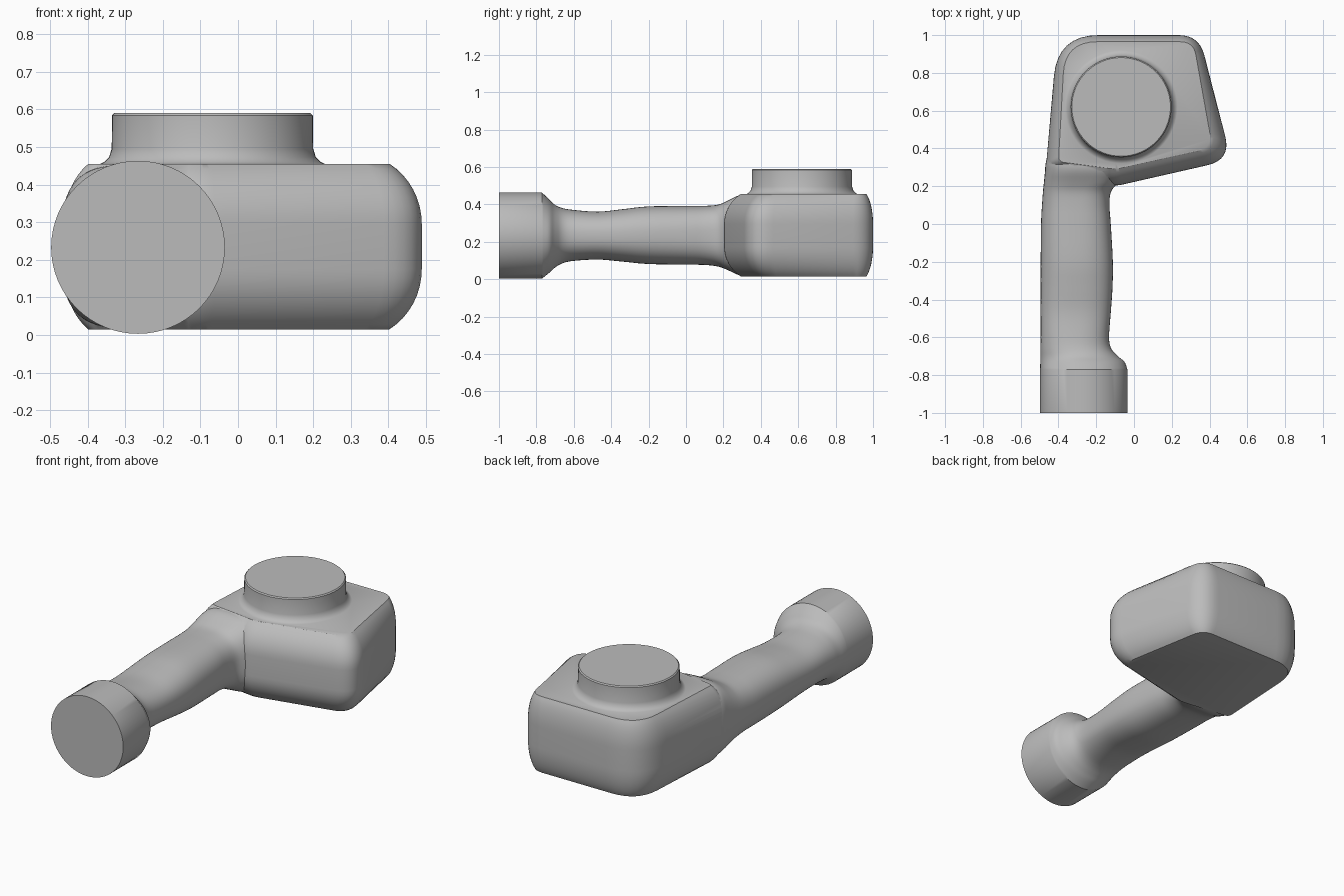
import bpy, bmesh, math
from mathutils import Vector

if "Cube" in bpy.data.objects:
    bpy.data.objects.remove(bpy.data.objects["Cube"])

grey = bpy.data.materials.new("plain_grey")
grey.diffuse_color = (0.5, 0.5, 0.5, 1)
grey.use_nodes = True
grey.node_tree.nodes["Principled BSDF"].inputs["Base Color"].default_value = grey.diffuse_color


def loft(name, rings):
    """Skin a list of equal-length closed rings and cap both ends."""
    bm = bmesh.new()
    loops = [[bm.verts.new(p) for p in ring] for ring in rings]
    n = len(loops[0])
    for a, b in zip(loops, loops[1:]):
        for i in range(n):
            bm.faces.new((a[i], a[(i + 1) % n], b[(i + 1) % n], b[i]))
    bm.faces.new(loops[0])
    bm.faces.new(loops[-1])
    bmesh.ops.recalc_face_normals(bm, faces=bm.faces)
    mesh = bpy.data.meshes.new(name)
    bm.to_mesh(mesh)
    bm.free()
    mesh.materials.append(grey)
    obj = bpy.data.objects.new(name, mesh)
    bpy.context.collection.objects.link(obj)
    return obj


def rounded(corners, seg=8):
    """Outline from (x, y, radius) corners, each rounded by a quadratic arc."""
    pts = []
    for i, (x, y, r) in enumerate(corners):
        c = Vector((x, y))
        a = c + (Vector(corners[i - 1][:2]) - c).normalized() * r
        b = c + (Vector(corners[(i + 1) % len(corners)][:2]) - c).normalized() * r
        for k in range(seg + 1):
            t = k / seg
            pts.append(a * (1 - t) ** 2 + c * (2 * t * (1 - t) * 0.95)
                       + b * t ** 2 + c * (2 * t * (1 - t) * 0.05))
    return pts


def spline(rows, steps):
    """Catmull-Rom interpolation through rows of numbers."""
    out = []
    for i in range(len(rows) - 1):
        p0, p1 = rows[max(i - 1, 0)], rows[i]
        p2, p3 = rows[i + 1], rows[min(i + 2, len(rows) - 1)]
        for k in range(steps):
            t = k / steps
            out.append([0.5 * (2 * b + (c - a) * t + (2 * a - 5 * b + 4 * c - d) * t * t
                               + (3 * b - a - 3 * c + d) * t ** 3)
                        for a, b, c, d in zip(p0, p1, p2, p3)])
    return out + [list(rows[-1])]


# Head: flat top and bottom outlines swelling out to a wider middle outline
outer = rounded([(-0.405, 1.0, 0.22), (0.345, 1.0, 0.11), (0.515, 0.34, 0.13),
                 (-0.1, 0.2, 0.04), (-0.467, 0.29, 0.04)])
inner = rounded([(-0.365, 0.965, 0.17), (0.315, 0.965, 0.07), (0.415, 0.405, 0.08),
                 (-0.1, 0.29, 0.03), (-0.40, 0.33, 0.03)])
LOW, HIGH, DEPTH, N = 0.015, 0.455, 0.16, 8
profile = []
for k in range(N + 1):
    a = math.radians(30 + 60 * k / N)
    profile.append(((math.sin(a) - 0.5) / 0.5,
                    DEPTH * (1 - math.cos(a) / math.cos(math.radians(30)))))
levels = [(t, LOW + d) for t, d in profile] + [(t, HIGH - d) for t, d in reversed(profile)]
body = loft("scanner_body", [[(*p.lerp(q, t), z) for p, q in zip(inner, outer)]
                             for t, z in levels])

# Handle: y, left, right, bottom, top, squareness of the section
stations = [
    (-0.77, -0.497, -0.035, 0.003, 0.463, 2.0),
    (-0.73, -0.496, -0.050, 0.035, 0.425, 2.0),
    (-0.70, -0.495, -0.085, 0.062, 0.397, 2.1),
    (-0.66, -0.495, -0.120, 0.085, 0.380, 2.2),
    (-0.60, -0.494, -0.132, 0.098, 0.370, 2.3),
    (-0.47, -0.494, -0.123, 0.105, 0.361, 2.4),
    (-0.34, -0.494, -0.114, 0.094, 0.374, 2.4),
    (-0.20, -0.494, -0.112, 0.081, 0.389, 2.4),
    (0.00, -0.492, -0.123, 0.078, 0.391, 2.5),
    (0.10, -0.487, -0.130, 0.076, 0.392, 2.6),
    (0.17, -0.482, -0.122, 0.068, 0.398, 2.8),
    (0.22, -0.477, -0.085, 0.050, 0.418, 3.0),
    (0.28, -0.471, -0.060, 0.023, 0.447, 3.2),
    (0.33, -0.466, -0.060, 0.017, 0.453, 3.3),
    (0.42, -0.440, -0.060, 0.020, 0.450, 3.3)]


def section(y, left, right, low, high, power, n=64):
    ring = []
    for i in range(n):
        a = 2 * math.pi * i / n
        c, s = math.cos(a), math.sin(a)
        ring.append(((left + right) / 2 + (right - left) / 2 * math.copysign(abs(c) ** (2 / power), c),
                     y,
                     (low + high) / 2 + (high - low) / 2 * math.copysign(abs(s) ** (2 / power), s)))
    return ring


# The round end cap is the straight first stretch of the handle
rows = [(-1.0, *stations[0][1:])] + spline(stations, 4)
handle = loft("handle", [section(*r) for r in rows])

# Round lens neck with a small flare at its foot
neck_profile = [(0.305, 0.40), (0.305, 0.452), (0.288, 0.460), (0.275, 0.473),
                (0.268, 0.495), (0.267, 0.584), (0.261, 0.59)]
neck = loft("lens_neck", [[(-0.068 + r * math.cos(2 * math.pi * i / 64),
                            0.62 + r * math.sin(2 * math.pi * i / 64), z) for i in range(64)]
                          for r, z in neck_profile])

# Merge the parts into one skin
bpy.context.view_layer.objects.active = body
for part in (handle, neck):
    mod = body.modifiers.new("merge", 'BOOLEAN')
    mod.operation = 'UNION'
    mod.solver = 'EXACT'
    mod.object = part
    bpy.ops.object.modifier_apply(modifier=mod.name)
    bpy.data.objects.remove(part)

bpy.ops.object.select_all(action='DESELECT')
body.select_set(True)
bpy.ops.object.shade_smooth_by_angle(angle=math.radians(35))
